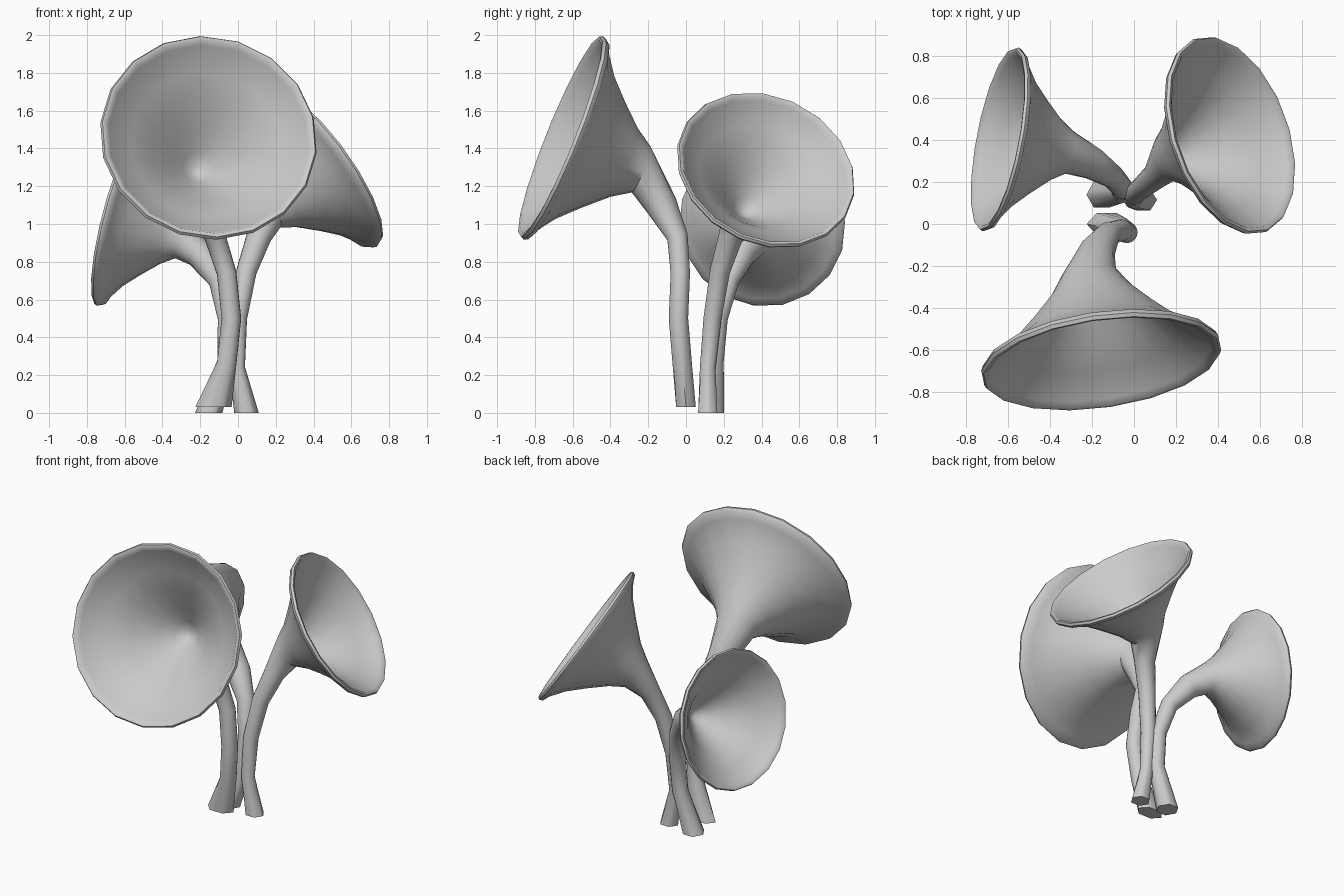
import bpy
import bmesh
import math
from mathutils import Vector

SIDES = 18

cube = bpy.data.objects.get("Cube")
if cube:
    bpy.data.objects.remove(cube, do_unlink=True)

grey = bpy.data.materials.new("plain_grey")
grey.use_nodes = True
colour = (0.6, 0.6, 0.6, 1)
grey.diffuse_color = colour
grey.node_tree.nodes["Principled BSDF"].inputs["Base Color"].default_value = colour

# Bell profile as (depth behind the mouth, radius), both relative to the rim radius
OUTER = [(0.79, 0.23), (0.62, 0.34), (0.4, 0.54), (0.22, 0.72), (0.09, 0.9), (0.06, 0.98)]
LIP = [(0.02, 1.0), (-0.01, 0.985), (-0.005, 0.95), (0.04, 0.92)]
INNER = [(0.2, 0.7), (0.4, 0.48), (0.62, 0.28), (0.76, 0.14), (0.84, 0.05)]


def hexagon(angle):
    """Distance to the edge of a unit hexagon in this direction."""
    return math.cos(math.pi / 6) / math.cos(angle % (math.pi / 3) - math.pi / 6)


def make_horn(name, stem, mouth, facing, radius, foot_scale):
    """One tube: hexagonal foot, bent stem, flared bell, rolled lip and inside."""
    mouth, facing = Vector(mouth), Vector(facing).normalized()
    centres = [Vector(p[:3]) for p in stem]
    rings = []
    for i, centre in enumerate(centres):
        if i == 0:
            axis = Vector((0, 0, 1))
        else:
            after = centres[i + 1] if i + 1 < len(centres) else mouth - facing * radius * 0.79
            axis = (centre - centres[i - 1]).normalized() + (after - centre).normalized()
        rings.append((centre, axis.normalized(), stem[i][3]))
    for depth, r in OUTER + LIP + INNER:
        rings.append((mouth - facing * depth * radius, facing, r * radius))

    bm = bmesh.new()
    side = Vector((1, 0, 0))
    loops = []
    for i, (centre, axis, r) in enumerate(rings):
        side = (side - axis * side.dot(axis)).normalized()
        up = axis.cross(side)
        loop = []
        for k in range(SIDES):
            a = math.tau * k / SIDES
            offset = (side * math.cos(a) + up * math.sin(a)) * r
            if i == 0:
                offset *= hexagon(a)
                offset.x *= foot_scale[0]
                offset.y *= foot_scale[1]
            loop.append(bm.verts.new(centre + offset))
        loops.append(loop)
    for low, high in zip(loops, loops[1:]):
        for k in range(SIDES):
            n = (k + 1) % SIDES
            bm.faces.new((low[k], low[n], high[n], high[k]))
    bm.faces.new(loops[0][::-1])
    bm.faces.new(loops[-1])

    mesh = bpy.data.meshes.new(name)
    bm.to_mesh(mesh)
    bm.free()
    mesh.materials.append(grey)
    obj = bpy.data.objects.new(name, mesh)
    bpy.context.collection.objects.link(obj)
    bpy.ops.object.select_all(action="DESELECT")
    obj.select_set(True)
    bpy.context.view_layer.objects.active = obj
    bpy.ops.object.shade_smooth_by_angle(angle=math.radians(50))


# Large front horn; stem points are (x, y, z, radius)
make_horn(
    "front_horn",
    [(-0.13, 0.0, 0.03, 0.08), (-0.06, -0.02, 0.26, 0.052), (-0.035, -0.04, 0.5, 0.052),
     (-0.06, -0.03, 0.74, 0.052), (-0.12, -0.045, 0.93, 0.056), (-0.175, -0.13, 1.1, 0.085)],
    (-0.155, -0.66, 1.46), (0.13, -0.92, 0.37), 0.58, (1.2, 0.75))

# Middle horn on the +x side
make_horn(
    "left_horn",
    [(0.045, 0.115, 0, 0.065), (-0.005, 0.115, 0.24, 0.042), (0.0, 0.14, 0.5, 0.048),
     (0.045, 0.18, 0.75, 0.054), (0.11, 0.235, 0.93, 0.066)],
    (0.465, 0.425, 1.29), (0.78, 0.28, 0.55), 0.492, (1, 0.9))

# Small low horn on the -x side
make_horn(
    "right_horn",
    [(-0.155, 0.14, 0, 0.08), (-0.06, 0.15, 0.27, 0.05), (-0.055, 0.17, 0.5, 0.052),
     (-0.1, 0.225, 0.7, 0.056), (-0.2, 0.29, 0.84, 0.078)],
    (-0.645, 0.405, 1.0), (-0.95, 0.18, 0.23), 0.447, (0.9, 0.9))
